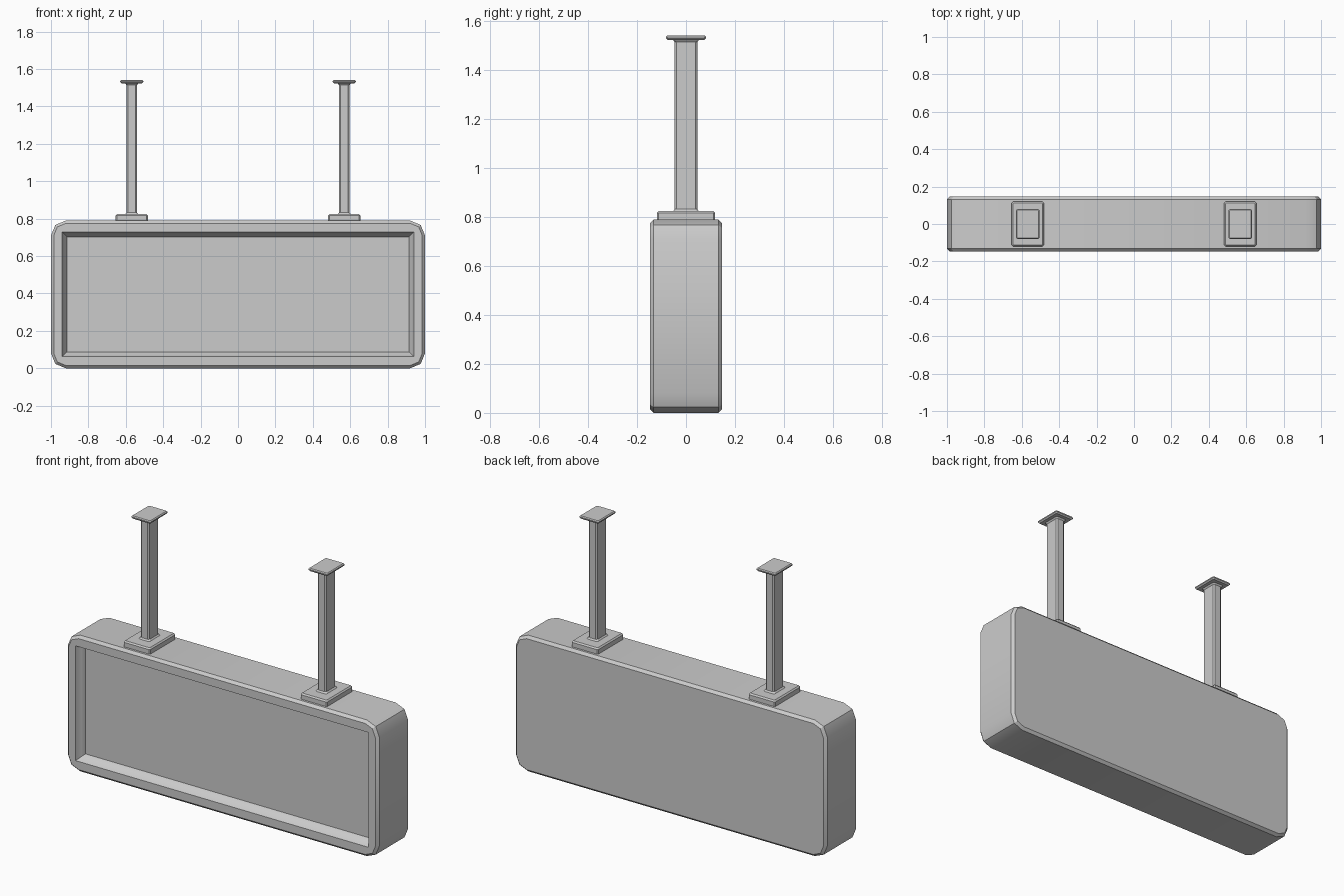
import bpy, bmesh
from math import sin, cos, pi
from mathutils import Vector

if "Cube" in bpy.data.objects:
    bpy.data.objects.remove(bpy.data.objects["Cube"])


def outline(hw, hh, r, seg):
    """Rectangle with rounded corners, as 2D points."""
    pts = []
    for k, (sx, sy) in enumerate(((1, 1), (-1, 1), (-1, -1), (1, -1))):
        for i in range(seg + 1):
            a = k * pi / 2 + i / seg * pi / 2
            pts.append((sx * (hw - r) + r * cos(a), sy * (hh - r) + r * sin(a)))
    return pts


def loft(name, rings, seg, place, location):
    """Skin rings of (half width, half height, corner radius, depth), capped at both ends."""
    bm = bmesh.new()
    loops = [[bm.verts.new(place(u, v, d)) for u, v in outline(hw, hh, r, seg)]
             for hw, hh, r, d in rings]
    for a, b in zip(loops, loops[1:]):
        for i in range(len(a)):
            j = (i + 1) % len(a)
            bm.faces.new((a[i], a[j], b[j], b[i]))
    bm.faces.new(loops[0][::-1])
    bm.faces.new(loops[-1])
    bmesh.ops.remove_doubles(bm, verts=bm.verts, dist=0.0005)
    bmesh.ops.recalc_face_normals(bm, faces=bm.faces)
    mesh = bpy.data.meshes.new(name)
    bm.to_mesh(mesh)
    bm.free()
    ob = bpy.data.objects.new(name, mesh)
    ob.location = location
    bpy.context.collection.objects.link(ob)
    bpy.ops.object.select_all(action='DESELECT')
    ob.select_set(True)
    bpy.context.view_layer.objects.active = ob
    bpy.ops.object.shade_smooth_by_angle(angle=pi / 6)
    return ob


def upright(u, v, d):
    return Vector((u, d, v))


def flat(u, v, d):
    return Vector((u, v, d))


# Sign box: chamfered shell, back to front, then the stepped recess to the panel
Y, C = 0.147, 0.015
loft("sign_box", [
    (1 - C, 0.395 - C, 0.08 - C, Y),
    (1, 0.395, 0.08, Y - C),
    (1, 0.395, 0.08, -Y + C),
    (1 - C, 0.395 - C, 0.08 - C, -Y),
    (0.940, 0.333, 0, -Y),
    (0.932, 0.325, 0, -Y + 0.022),
    (0.924, 0.317, 0, -Y + 0.030),
    (0.915, 0.308, 0, -Y + 0.055),
], 2, upright, (0, 0, 0.395))

# Hangers: base plate, post with flared ends, ceiling plate
for side, x in (("left", -0.568), ("right", 0.568)):
    loft(side + "_base_plate", [
        (0.086, 0.119, 0.006, 0.785),
        (0.086, 0.119, 0.006, 0.816),
        (0.079, 0.112, 0.004, 0.824),
    ], 1, flat, (x, 0, 0))
    loft(side + "_post", [
        (0.037, 0.055, 0.008, 0.822),
        (0.028, 0.046, 0.008, 0.832),
        (0.028, 0.046, 0.008, 1.514),
        (0.037, 0.055, 0.008, 1.526),
    ], 1, flat, (x, 0, 0))
    loft(side + "_ceiling_plate", [
        (0.055, 0.074, 0.004, 1.523),
        (0.062, 0.081, 0.006, 1.530),
        (0.062, 0.081, 0.006, 1.536),
        (0.057, 0.076, 0.004, 1.541),
    ], 1, flat, (x, 0, 0))
